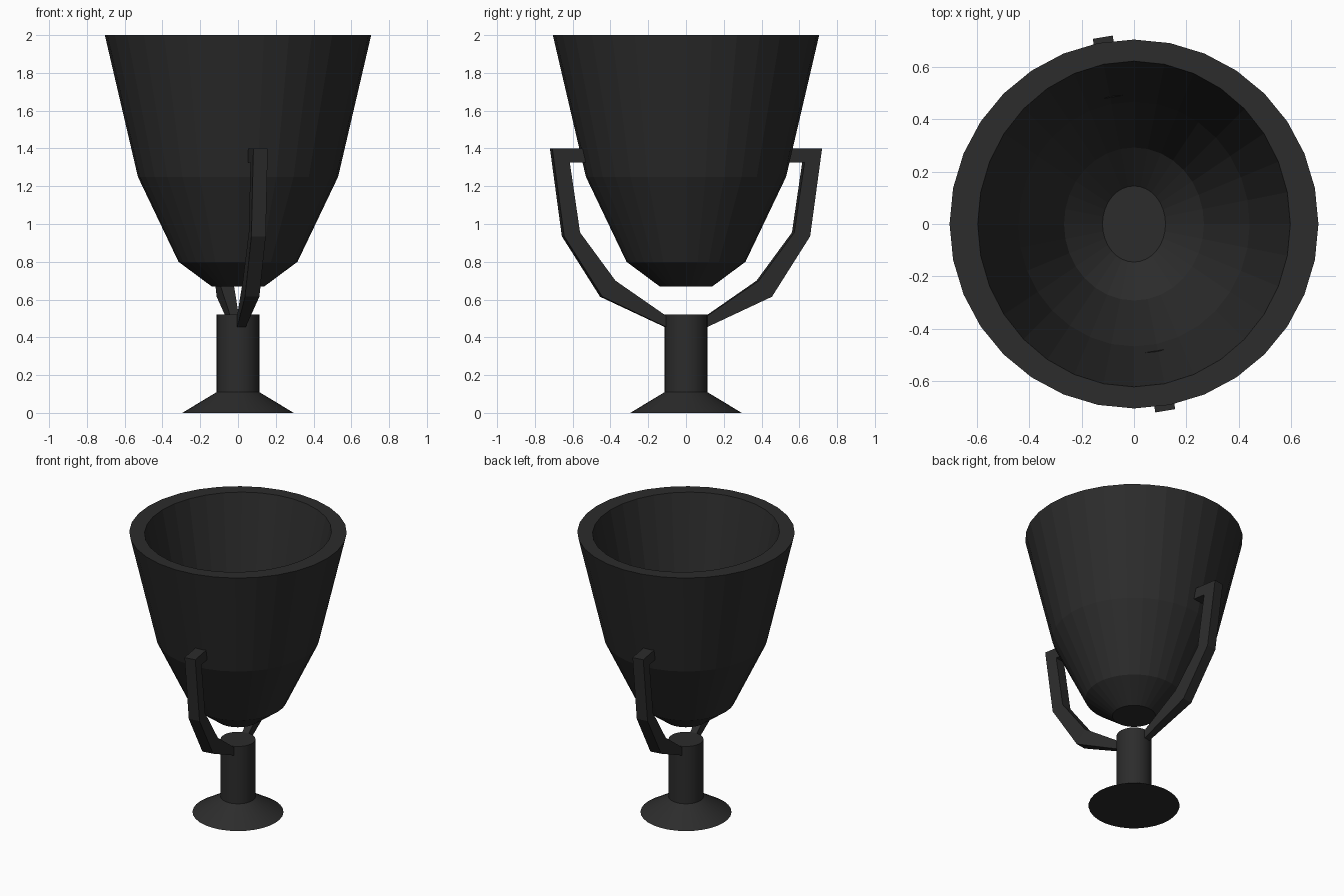
import bpy, math
from mathutils import Matrix

if "Cube" in bpy.data.objects:
    bpy.data.objects.remove(bpy.data.objects["Cube"])

mat = bpy.data.materials.new("dark_grey")
mat.diffuse_color = (0.025, 0.025, 0.025, 1)
mat.use_nodes = True
mat.node_tree.nodes["Principled BSDF"].inputs["Base Color"].default_value = mat.diffuse_color


def make(name, verts, faces):
    mesh = bpy.data.meshes.new(name)
    mesh.from_pydata(verts, [], faces)
    mesh.materials.append(mat)
    obj = bpy.data.objects.new(name, mesh)
    bpy.context.collection.objects.link(obj)
    return obj


def lathe(name, rings, n):
    """Skin a stack of (rx, ry, z) rings, capping the first and last."""
    verts = [(rx * math.cos(2 * math.pi * i / n), ry * math.sin(2 * math.pi * i / n), z)
             for rx, ry, z in rings for i in range(n)]
    faces = [(k * n + i, k * n + (i + 1) % n, (k + 1) * n + (i + 1) % n, (k + 1) * n + i)
             for k in range(len(rings) - 1) for i in range(n)]
    last = (len(rings) - 1) * n
    faces += [tuple(reversed(range(n))), tuple(range(last, last + n))]
    return make(name, verts, faces)


# Bowl: round faceted outside, slightly oval hollow inside
outer = [(0.14, 0.67), (0.315, 0.80), (0.53, 1.25), (0.705, 2.0)]
inner = [(0.61, 2.0), (0.455, 1.26), (0.28, 0.85), (0.133, 0.72)]
lathe("bowl", [(r, r, z) for r, z in outer]
      + [(r - 0.0125, r + 0.0125, z) for r, z in inner], 32)

# Stem with flared foot
stem = lathe("stem_and_foot", [(r, r, z) for r, z in
             [(0.295, 0.0), (0.113, 0.11), (0.113, 0.52)]], 32)
bpy.context.view_layer.objects.active = stem
stem.select_set(True)
bpy.ops.object.shade_smooth_by_angle(angle=math.radians(25))

# Arms: stations of (outer r, z, inner r, z, half width) from stem to bowl
stations = [(0.09, 0.445, 0.09, 0.50, 0.022), (0.455, 0.615, 0.385, 0.70, 0.0385),
            (0.66, 0.935, 0.575, 0.955, 0.0385), (0.724, 1.40, 0.63, 1.325, 0.0385),
            (0.492, 1.40, 0.492, 1.325, 0.0385)]


def arm(name, angle):
    verts, faces = [], []
    for ro, zo, ri, zi, w in stations:
        verts += [(-w, -ro, zo), (w, -ro, zo), (w, -ri, zi), (-w, -ri, zi)]
    for k in range(len(stations) - 1):
        for i in range(4):
            j = (i + 1) % 4
            faces.append((4 * k + i, 4 * k + j, 4 * k + 4 + j, 4 * k + 4 + i))
    e = len(verts) - 4
    faces += [(3, 2, 1, 0), (e, e + 1, e + 2, e + 3)]
    obj = make(name, verts, faces)
    obj.data.transform(Matrix.Rotation(angle, 4, 'Z'))


arm("front_arm", math.radians(9.5))
arm("back_arm", math.radians(189.5))
